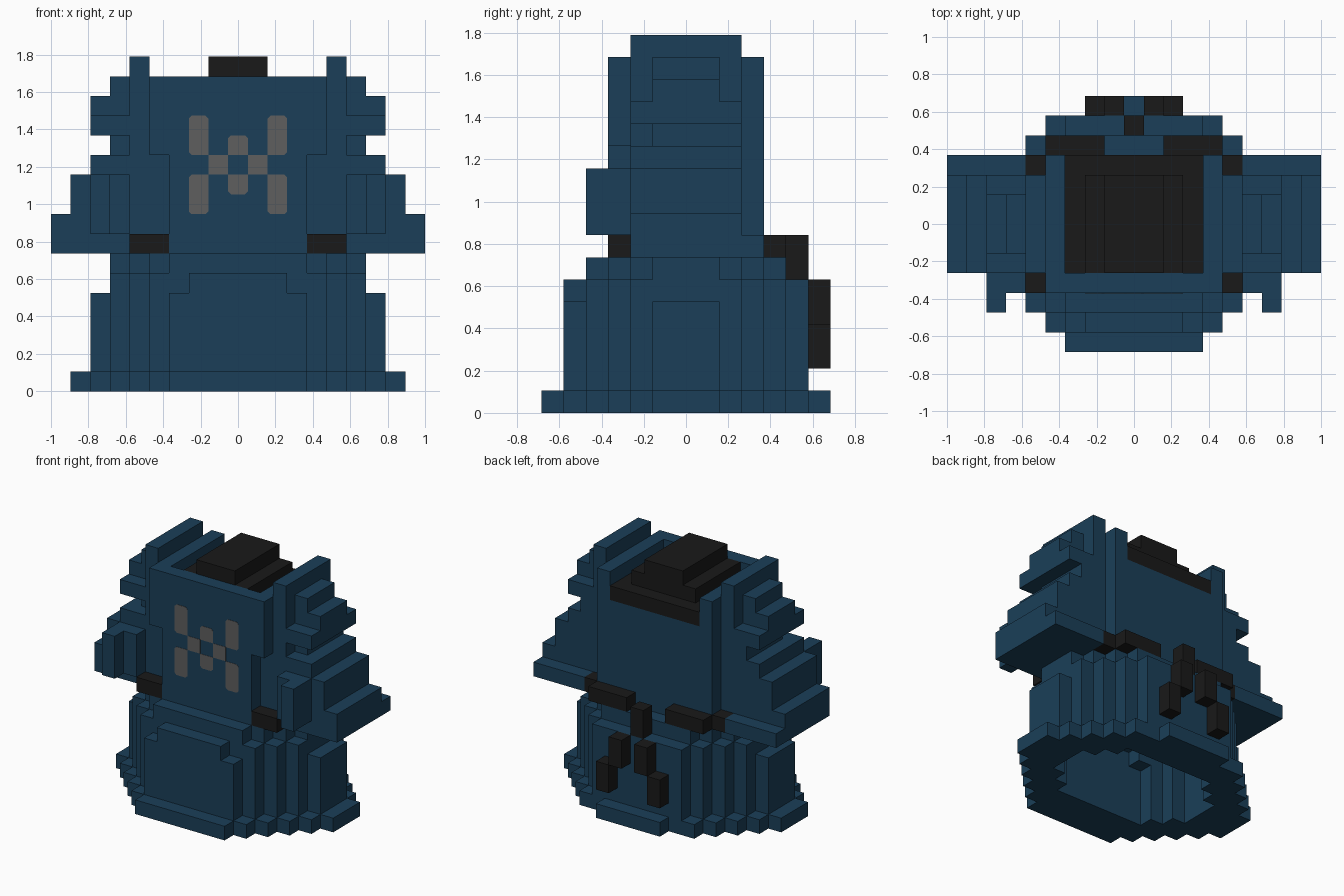
import bpy, bmesh
from mathutils import Vector

if "Cube" in bpy.data.objects:
    bpy.data.objects.remove(bpy.data.objects["Cube"])

U = 2 / 19  # edge of one block


def material(name, rgb):
    m = bpy.data.materials.new(name)
    m.diffuse_color = (*rgb, 1)
    m.use_nodes = True
    m.node_tree.nodes["Principled BSDF"].inputs["Base Color"].default_value = m.diffuse_color
    return m


BLUE = material("navy_cloth", (0.0105, 0.0495, 0.099))
BLACK = material("black_trim", (0.0098, 0.0098, 0.0098))
GRAY = material("gray_emblem", (0.113, 0.113, 0.113))

parts = {}   # name -> (material, set of cells)


def box(x, y, z, mirror=False):
    """Cells in inclusive index ranges, optionally mirrored across x."""
    cells = {(i, j, k) for i in range(x[0], x[1] + 1)
             for j in range(y[0], y[1] + 1) for k in range(z[0], z[1] + 1)}
    return cells | {(-i, j, k) for i, j, k in cells} if mirror else cells


def rows(widths, z):
    """Stepped oval: widths[d] is the half width at depth index +-d."""
    cells = set()
    for d, w in enumerate(widths):
        cells |= box((-w, w), (-d, -d), z) | box((-w, w), (d, d), z)
    return cells


def union(*boxes):
    return set().union(*boxes)


# Flared hem, robe skirt with stepped shoulders, open underneath
cavity = union(rows([5, 5, 4, 3], (0, 3)), rows([5, 5, 4, 2], (4, 4)),
               rows([4, 4, 3], (5, 5)), rows([2, 2], (6, 11)))
hem = rows([8, 8, 7, 6, 5, 4, 3], (0, 0)) - {(3, 6, 0), (-3, 6, 0)}
parts["hem"] = (BLUE, hem - cavity)
skirt = union(rows([7, 7, 6, 5, 4, 3], (1, 4)), rows([6, 6, 6, 5, 4, 2], (5, 5)),
              box((3, 3), (5, 5), (5, 5), True), rows([6, 6, 5, 4, 3], (6, 6)))
parts["skirt"] = (BLUE, skirt - cavity)

# Torso with a recessed top
torso = union(box((-4, 4), (-2, 3), (7, 13)), box((-3, 3), (-3, -3), (7, 11)),
              box((-4, 4), (-3, -3), (12, 15)), box((4, 4), (-2, 3), (14, 15), True))
parts["torso"] = (BLUE, torso - cavity)

# Stacked lid sunk into the torso
parts["lid"] = (BLACK, union(box((-3, 3), (-2, 3), (14, 14)),
                             box((-2, 2), (-2, 2), (15, 15)),
                             box((-1, 1), (-2, 2), (16, 16))))

# Belt pieces and the knotted tails at the back
belt = union(box((4, 5), (-3, -3), (7, 7), True), box((2, 4), (4, 4), (7, 7), True),
             box((5, 5), (3, 3), (7, 7), True))
parts["belt"] = (BLACK, belt)
parts["belt_knot"] = (BLACK, union(box((0, 0), (5, 5), (6, 7)),
                                   box((1, 1), (6, 6), (4, 5), True),
                                   box((2, 2), (6, 6), (2, 3), True)))

# Sleeves widening downward, with a forward cuff
parts["sleeves"] = (BLUE, union(
    box((5, 9), (-2, 3), (7, 7), True), box((5, 9), (-2, 2), (8, 8), True),
    box((5, 8), (-2, 2), (9, 10), True), box((5, 7), (-2, 2), (11, 11), True),
    box((6, 7), (-3, -3), (8, 10), True), box((7, 7), (-4, -4), (8, 10), True)) - belt)

# Stepped side flaps
parts["side_flaps"] = (BLUE, union(
    box((5, 5), (-2, 2), (12, 16), True), box((6, 6), (-1, 2), (12, 12), True),
    box((6, 7), (-2, 2), (13, 13), True), box((6, 7), (-1, 1), (14, 14), True),
    box((6, 6), (-1, 1), (15, 15), True)))

solid = set().union(*(cells for _, cells in parts.values()))


def build(name, mat, cells):
    """Outer skin of a set of blocks, with coplanar faces merged."""
    bm = bmesh.new()
    verts = {}

    def vert(p):
        key = tuple(round(2 * c) for c in p)
        if key not in verts:
            verts[key] = bm.verts.new(p * U)
        return verts[key]

    for c in sorted(cells):
        centre = Vector((c[0], c[1], c[2] + 0.5))
        for a in range(3):
            for s in (-1, 1):
                n = list(c)
                n[a] += s
                if tuple(n) in solid:
                    continue
                out, u, v = Vector(), Vector(), Vector()
                out[a] = s / 2
                u[(a + 1) % 3] = 0.5
                v[(a + 2) % 3] = 0.5 * s
                bm.faces.new([vert(centre + out + q) for q in
                              (-u - v, u - v, u + v, -u + v)])
    bmesh.ops.dissolve_limit(bm, angle_limit=0.01, verts=bm.verts[:], edges=bm.edges[:])
    finish(name, mat, bm)


def finish(name, mat, bm):
    mesh = bpy.data.meshes.new(name)
    bm.to_mesh(mesh)
    bm.free()
    mesh.materials.append(mat)
    bpy.context.collection.objects.link(bpy.data.objects.new(name, mesh))


for name, (mat, cells) in parts.items():
    build(name, mat, cells)

# Chest emblem: thin plates, corners clipped unless they touch another plate
bm = bmesh.new()
T, CUT = 0.002, 0.015
PLATES = ((-2, 12, 13), (2, 12, 13), (0, 12, 12), (-1, 11, 11),
          (1, 11, 11), (0, 10, 10), (-2, 9, 10), (2, 9, 10))
filled = {(c, k) for c, lo, hi in PLATES for k in range(lo, hi + 1)}
for col, lo, hi in PLATES:
    ring = []
    for sx, sz in ((-1, -1), (1, -1), (1, 1), (-1, 1)):
        x, z = (col + sx / 2) * U, (lo if sz < 0 else hi + 1) * U
        if (col + sx, (lo if sz < 0 else hi) + sz) in filled:
            ring.append((x, z))
        else:
            pair = [(x, z - sz * CUT), (x - sx * CUT, z)]
            ring += pair if sx * sz > 0 else pair[::-1]
    front = [bm.verts.new((x, -3.5 * U - T, z)) for x, z in ring]
    back = [bm.verts.new((x, -3.5 * U, z)) for x, z in ring]
    bm.faces.new(front)
    for i in range(len(ring)):
        j = (i + 1) % len(ring)
        bm.faces.new((front[j], front[i], back[i], back[j]))
bmesh.ops.recalc_face_normals(bm, faces=bm.faces[:])
for f in bm.faces:
    if abs(f.normal.y) > 0.9 and f.normal.y > 0:
        f.normal_flip()
finish("chest_emblem", GRAY, bm)
